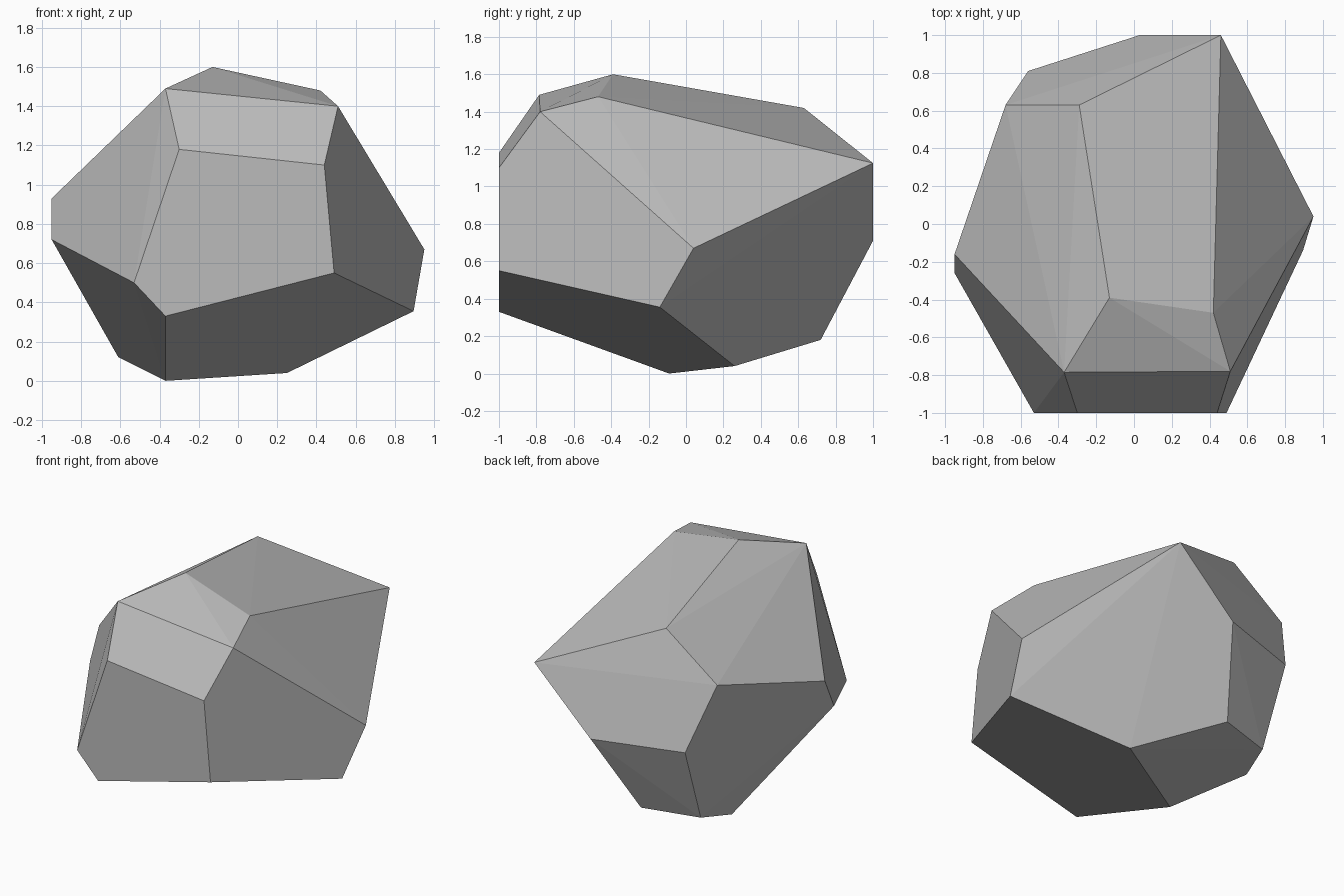
import bpy
import bmesh
import math

# Remove the default cube
default_cube = bpy.data.objects.get("Cube")
if default_cube:
    bpy.data.objects.remove(default_cube, do_unlink=True)


def make_material(name, colour):
    material = bpy.data.materials.new(name)
    material.use_nodes = True
    material.diffuse_color = colour
    shader = material.node_tree.nodes["Principled BSDF"]
    shader.inputs["Base Color"].default_value = colour
    shader.inputs["Roughness"].default_value = 0.9
    return material


def make_hull(name, corner_groups, material):
    """Wrap a tight faceted skin around groups of corner points."""
    mesh = bpy.data.meshes.new(name)
    bm = bmesh.new()
    for group in corner_groups:
        for corner in group:
            bm.verts.new(corner)
    hull = bmesh.ops.convex_hull(bm, input=bm.verts[:])
    # Drop any corner the skin does not use
    unused = [v for v in hull["geom_interior"] if isinstance(v, bmesh.types.BMVert)]
    if unused:
        bmesh.ops.delete(bm, geom=unused, context="VERTS")
    # Merge coplanar triangles into clean flat facets
    bmesh.ops.dissolve_limit(bm, angle_limit=math.radians(1),
                             verts=bm.verts[:], edges=bm.edges[:])
    bmesh.ops.recalc_face_normals(bm, faces=bm.faces[:])
    for face in bm.faces:
        face.smooth = False
    bm.to_mesh(mesh)
    bm.free()
    mesh.materials.append(material)
    rock = bpy.data.objects.new(name, mesh)
    bpy.context.collection.objects.link(rock)
    return rock


# Corners of the boulder, grouped by the side they bound
crown = [(-.37, -.785, 1.49), (.51, -.78, 1.4), (.42, -.47, 1.48),
         (-.13, -.39, 1.6), (-.29, .63, 1.42)]
front = [(-.3, -1, 1.18), (.44, -1, 1.1), (.49, -1, .55),
         (-.37, -1, .33), (-.53, -1, .5)]
sides = [(-.95, -.16, .93), (-.95, -.26, .72),
         (.95, .04, .67), (.895, -.14, .355)]
back = [(.46, 1, 1.125), (.03, 1, .71), (-.56, .81, .7), (-.68, .63, 1.13)]
base = [(-.37, -.09, 0), (.25, .26, .04), (-.16, .72, .18),
        (-.54, .61, .17), (-.61, .37, .12)]

stone_grey = make_material("stone_grey", (0.5, 0.5, 0.5, 1))
make_hull("boulder", [crown, front, sides, back, base], stone_grey)
